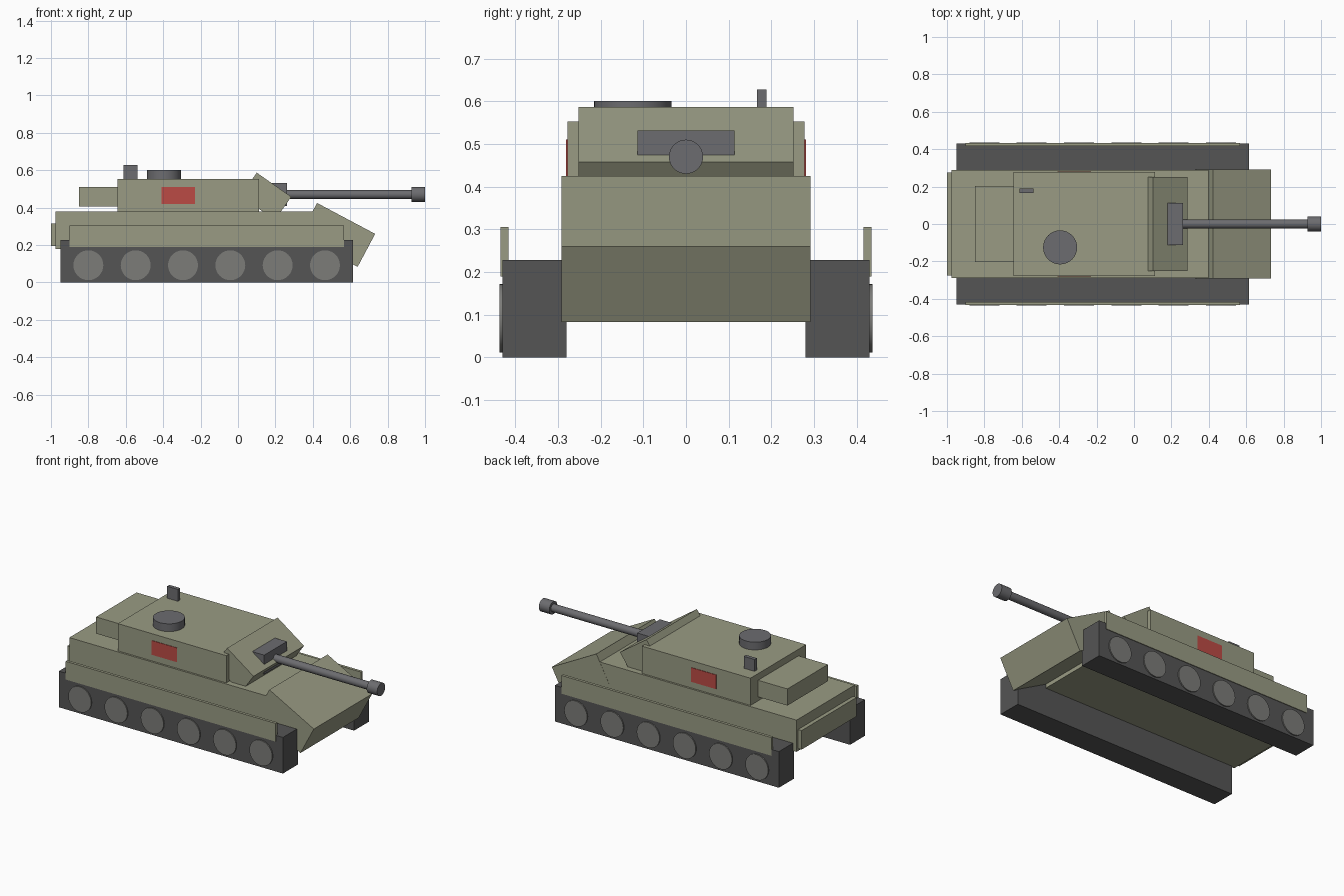
import bpy
from math import radians, pi

if "Cube" in bpy.data.objects:
    bpy.data.objects.remove(bpy.data.objects["Cube"])


def material(name, r, g, b):
    m = bpy.data.materials.new(name)
    m.diffuse_color = (r, g, b, 1)
    m.use_nodes = True
    m.node_tree.nodes["Principled BSDF"].inputs["Base Color"].default_value = m.diffuse_color
    return m


OLIVE = material("olive", 0.32, 0.33, 0.23)
DARK = material("dark_rubber", 0.09, 0.09, 0.09)
STEEL = material("steel", 0.15, 0.15, 0.16)
WHEEL = material("wheel_grey", 0.2, 0.2, 0.19)
RED = material("red", 0.5, 0.07, 0.06)


def box(name, x, y, z, mat, tilt=0):
    """Box from (min, max) ranges, optionally tilted about its own Y axis."""
    mid = [(a + b) / 2 for a, b in (x, y, z)]
    bpy.ops.mesh.primitive_cube_add(size=1, location=mid)
    ob = bpy.context.object
    ob.name = name
    ob.scale = [b - a for a, b in (x, y, z)]
    bpy.ops.object.transform_apply(location=False, rotation=False, scale=True)
    ob.rotation_euler.y = radians(tilt)
    ob.data.materials.append(mat)
    return ob


def cylinder(name, loc, radius, depth, mat, rot=(0, 0, 0)):
    bpy.ops.mesh.primitive_cylinder_add(vertices=32, radius=radius, depth=depth,
                                        location=loc, rotation=rot)
    ob = bpy.context.object
    ob.name = name
    ob.data.materials.append(mat)
    bpy.ops.object.shade_smooth_by_angle(angle=radians(30))
    return ob


def around(c, size):
    return (c - size / 2, c + size / 2)


# Hull, sloped nose and rear plate
box("hull", (-0.975, 0.41), (-0.29, 0.29), (0.18, 0.38), OLIVE)
box("nose_plate", around(0.531, 0.352), (-0.291, 0.291), around(0.254, 0.2), OLIVE, 28)
box("rear_plate", (-1.0, -0.97), (-0.275, 0.275), (0.195, 0.315), OLIVE)

# Running gear and turret markings on both sides
for side, label in ((-1, "right"), (1, "left")):
    def span(a, b):
        return tuple(sorted((side * a, side * b)))
    box(f"track_{label}", (-0.95, 0.615), span(0.28, 0.43), (0, 0.228), DARK)
    box(f"skirt_{label}", (-0.9, 0.567), span(0.416, 0.434), (0.19, 0.305), OLIVE)
    for i in range(6):
        cylinder(f"wheel_{label}_{i + 1}", (-0.8 + 0.253 * i, side * 0.422, 0.092),
                 0.08, 0.03, WHEEL, (pi / 2, 0, 0))
    box(f"marking_{label}", (-0.408, -0.23), span(0.27, 0.281), (0.42, 0.51), RED)

# Turret body, sloped front and rear stowage box
box("turret", (-0.645, 0.113), (-0.278, 0.278), (0.38, 0.552), OLIVE)
box("turret_front", around(0.149, 0.225), (-0.252, 0.252), around(0.46, 0.152), OLIVE, 35)
box("stowage_box", (-0.85, -0.63), (-0.202, 0.202), (0.405, 0.51), OLIVE)

# Gun
box("mantlet", (0.14, 0.262), (-0.113, 0.113), (0.41, 0.532), STEEL)
cylinder("barrel", (0.58, 0, 0.47), 0.024, 0.72, STEEL, (0, pi / 2, 0))
cylinder("muzzle", (0.9635, 0, 0.47), 0.04, 0.073, STEEL, (0, pi / 2, 0))

# Roof fittings
cylinder("hatch", (-0.395, -0.125, 0.571), 0.091, 0.06, STEEL)
box("periscope", (-0.611, -0.536), (0.166, 0.189), (0.54, 0.627), STEEL)
